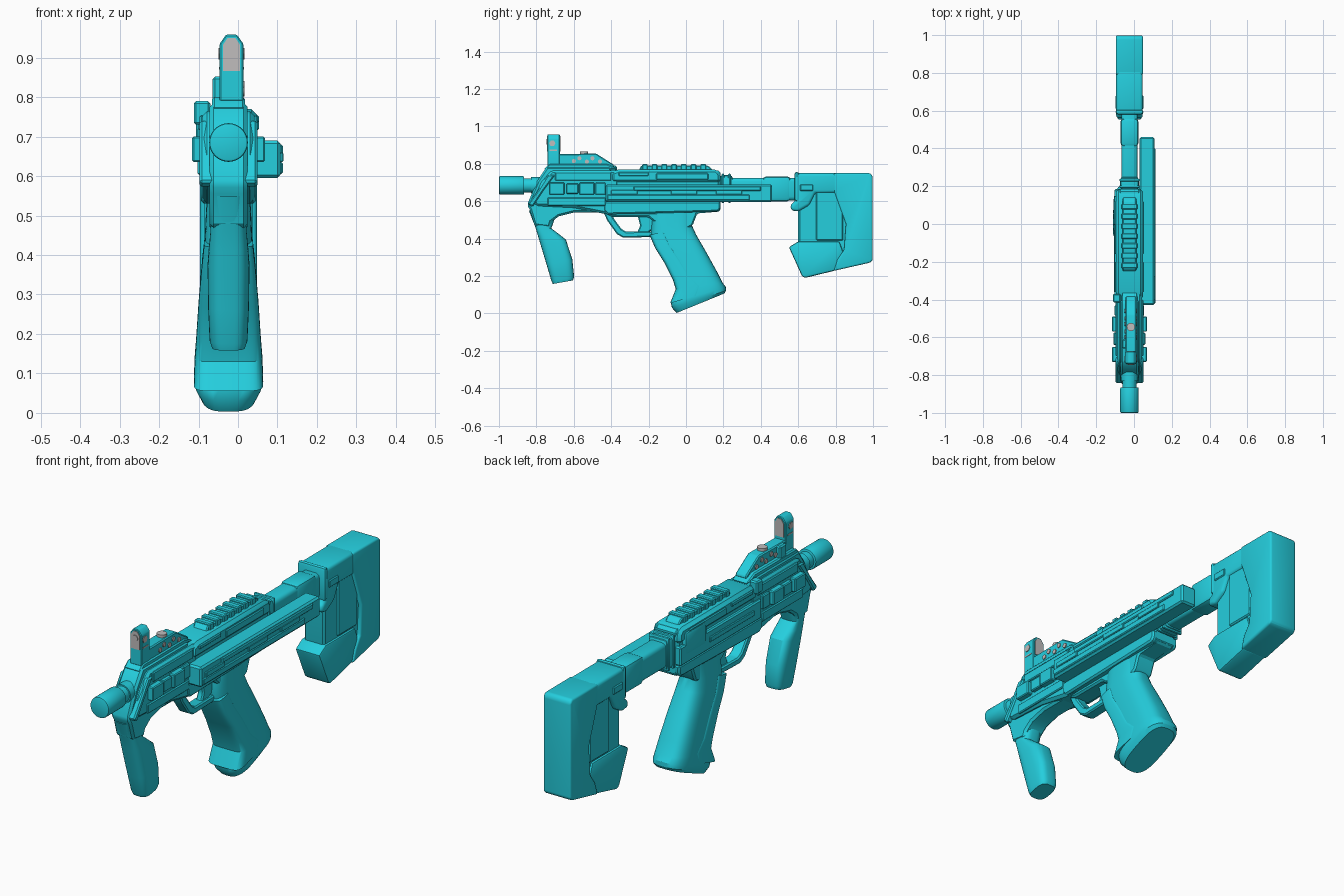
import bpy, bmesh, math
from mathutils import Vector

C = -0.024  # centre plane of the body


def material(name, col):
    m = bpy.data.materials.new(name)
    m.diffuse_color = (*col, 1)
    return m


TEAL = material("teal", (0.018, 0.62, 0.73))
GREY = material("light_grey", (0.53, 0.51, 0.51))


def finish(name, bm, mat, bevel=0.0, seg=1):
    bmesh.ops.recalc_face_normals(bm, faces=bm.faces)
    if bevel:
        sharp = [e for e in bm.edges if e.calc_face_angle(0) > 0.45]
        bmesh.ops.bevel(bm, geom=sharp, offset=bevel, segments=seg, profile=0.5,
                        affect='EDGES', clamp_overlap=True)
    for f in bm.faces:
        f.smooth = True
    me = bpy.data.meshes.new(name)
    bm.to_mesh(me)
    bm.free()
    me.set_sharp_from_angle(angle=math.radians(32))
    me.materials.append(mat)
    ob = bpy.data.objects.new(name, me)
    bpy.context.collection.objects.link(ob)
    return ob


def extrude(name, pts, a, b, axis='x', bevel=0.0, seg=1, mat=TEAL):
    """Extrude a 2D outline from a to b along an axis."""
    place = {'x': lambda p, t: (t, p[0], p[1]),
             'y': lambda p, t: (p[0], t, p[1]),
             'z': lambda p, t: (p[0], p[1], t)}[axis]
    bm = bmesh.new()
    lo = [bm.verts.new(place(p, a)) for p in pts]
    hi = [bm.verts.new(place(p, b)) for p in pts]
    bm.faces.new(lo)
    bm.faces.new(hi)
    for i in range(len(pts)):
        j = (i + 1) % len(pts)
        bm.faces.new((lo[i], lo[j], hi[j], hi[i]))
    return finish(name, bm, mat, bevel, seg)


def slab(name, pts, hw, bevel=0.008, seg=1):
    """Side outline (y, z), symmetric about the body plane."""
    return extrude(name, pts, C - hw, C + hw, 'x', bevel, seg)


def rect(a0, a1, b0, b1):
    return [(a0, b0), (a1, b0), (a1, b1), (a0, b1)]


def box(name, x0, x1, y0, y1, z0, z1, bevel=0.006, seg=1, mat=TEAL):
    return extrude(name, rect(y0, y1, z0, z1), x0, x1, 'x', bevel, seg, mat)


def circle(u, v, r, n=32):
    return [(u + r * math.cos(2 * math.pi * i / n), v + r * math.sin(2 * math.pi * i / n))
            for i in range(n)]


def pair(name, y0, y1, z0, z1, inner, outer, bevel=0.004):
    """Matching raised plates on both sides of the body."""
    for side, s in (("left", -1), ("right", 1)):
        xs = sorted((C + s * inner, C + s * outer))
        box(f"{name}_{side}", xs[0], xs[1], y0, y1, z0, z1, bevel)


def loft(name, sections, power=3.0, n=40):
    """Rounded sections, each (front y, z, back y, z, half width)."""
    bm = bmesh.new()
    rings = []
    for fy, fz, by, bz, hw in sections:
        f, b = Vector((C, fy, fz)), Vector((C, by, bz))
        ring = []
        for i in range(n):
            t = 2 * math.pi * i / n
            c, s = math.cos(t), math.sin(t)
            c = math.copysign(abs(c) ** (2 / power), c)
            s = math.copysign(abs(s) ** (2 / power), s)
            ring.append(bm.verts.new((f + b) / 2 + (b - f) / 2 * c + Vector((hw * s, 0, 0))))
        rings.append(ring)
    for r0, r1 in zip(rings, rings[1:]):
        for i in range(n):
            j = (i + 1) % n
            bm.faces.new((r0[i], r0[j], r1[j], r1[i]))
    bm.faces.new(rings[0])
    bm.faces.new(rings[-1])
    return finish(name, bm, TEAL)


# Muzzle
extrude("muzzle", circle(C, 0.685, 0.049), -1.0, -0.865, 'y', 0.006, 2)
extrude("muzzle_neck", circle(C, 0.685, 0.038), -0.88, -0.74, 'y')
extrude("muzzle_collar", circle(C, 0.685, 0.044), -0.83, -0.78, 'y')

# Front housing
slab("front_nose", [(-.745, .785), (-.795, .71), (-.85, .58), (-.835, .555), (-.81, .47), (-.73, .46),
                    (-.72, .49), (-.68, .52), (-.60, .54), (-.40, .54), (-.40, .785)], 0.048, 0.01)
slab("front_housing", [(-.72, .765), (-.775, .70), (-.82, .60), (-.80, .575), (-.60, .565),
                       (-.42, .53), (-.36, .53), (-.36, .765)], 0.066, 0.012)
slab("front_brace", [(-.74, .74), (-.79, .66), (-.845, .585), (-.82, .57), (-.76, .66), (-.70, .74)], 0.073, 0.006)
pair("upper_band", -.70, -.40, .71, .755, .06, .073)
pair("front_block", -.73, -.65, .635, .70, .06, .092)
pair("middle_block", -.64, -.575, .64, .695, .06, .084)
pair("rear_block", -.57, -.49, .635, .70, .06, .092)
pair("link_block", -.485, -.43, .635, .70, .06, .078)
pair("lower_band", -.74, -.43, .575, .62, .06, .073)

# Front grip
loft("front_grip", [(-.84, .55, -.69, .54, .045), (-.805, .46, -.72, .455, .046), (-.79, .41, -.68, .425, .05),
                    (-.775, .36, -.642, .395, .053), (-.745, .26, -.608, .29, .052),
                    (-.72, .175, -.598, .195, .048), (-.712, .158, -.604, .177, .042)], 3.2)

# Receiver
slab("receiver_core", rect(-.42, .185, .545, .765), 0.062, 0.014)
slab("receiver_upper", [(-.40, .70), (.185, .70), (.185, .745), (.165, .77), (-.36, .77), (-.40, .755)], 0.072, 0.014)
slab("receiver_lower", [(-.44, .60), (-.44, .55), (-.42, .53), (-.20, .535), (.17, .545), (.185, .56), (.185, .60)], 0.07)
slab("receiver_step", [(-.44, .54), (-.39, .515), (-.20, .515), (-.17, .49), (.03, .49), (.06, .54)], 0.045)
slab("receiver_ridge", [(-.40, .75), (-.26, .75), (-.24, .79), (.12, .79), (.145, .765), (.145, .75)], 0.036, 0.005)
for i in range(7):
    y = -.235 + i * .052
    box(f"rail_tooth_{i + 1}", C - .042, C + .042, y, y + .03, .765, .798, 0.004)
pair("slot_plate", -.36, -.20, .735, .755, .065, .077)
pair("ejection_plate", -.16, .12, .715, .75, .065, .077)
box("side_lug", -.112, -.07, -.415, -.37, .73, .79)
box("bolt_cover", -.106, -.06, -.01, .15, .64, .745, 0.014, 2)
box("left_rail", -.102, -.07, -.42, .185, .60, .69)
box("left_rail_strip", -.107, -.08, -.36, -.03, .635, .66, 0.003)

# Long side rail on the right
box("side_rail", .03, .108, -.43, .46, .595, .69, 0.008)
box("side_rail_mount", .02, .06, -.40, .185, .61, .68)
box("side_rail_upper_strip", .09, .114, -.28, .40, .655, .68, 0.004)
box("side_rail_lower_strip", .09, .114, -.42, .34, .605, .635, 0.004)
for i, y in enumerate((-.40, -.08, .16)):
    box(f"side_rail_plate_{i + 1}", .10, .115, y, y + .14, .635, .66, 0.003)

# Trigger and guard
slab("trigger_guard", [(-.445, .55), (-.42, .495), (-.37, .425), (-.335, .405), (-.15, .41), (-.15, .44),
                       (-.32, .437), (-.345, .452), (-.388, .51), (-.395, .55)], 0.028, 0.006)
slab("trigger", [(-.26, .53), (-.245, .47), (-.262, .43), (-.215, .425), (-.175, .45), (-.165, .53)], 0.016, 0.006)

# Pistol grip with a raised front shell and flared foot
grip = [(-.175, .55, .04, .55, .055), (-.19, .42, .03, .475, .06), (-.16, .35, .055, .42, .067),
        (-.11, .27, .11, .325, .074), (-.065, .18, .165, .225, .08), (-.05, .13, .195, .165, .084),
        (-.08, .055, .213, .142, .086), (-.075, .03, .214, .122, .084), (-.05, .003, .205, .107, .07)]
loft("pistol_grip", grip, 3.0)
loft("grip_front_shell", [(fy - .005, fz, fy + (by - fy) * k, fz + (bz - fz) * k, hw + .002)
                          for (fy, fz, by, bz, hw), k in zip(grip[1:7], (.35, .35, .38, .42, .6, .55))], 5.0)
slab("grip_tang", [(-.02, .56), (.185, .56), (.18, .545), (.06, .535), (.035, .47), (-.02, .44)], 0.05, 0.01)

# Rear tube
slab("rear_tube", rect(.17, .62, .605, .725), 0.043, 0.02, 3)
slab("rear_collar", rect(.18, .25, .595, .74), 0.05, 0.018, 2)
slab("tube_band", rect(.41, .56, .60, .732), 0.047, 0.018, 2)
for i, y in enumerate((.19, .225)):
    slab(f"collar_ring_{i + 1}", rect(y, y + .015, .59, .748), 0.054, 0.012, 2)

# Stock
slab("stock_core", [(.60, .70), (.60, .37), (.66, .26), (.90, .30), (.90, .70)], 0.054, 0.01)
slab("stock_top", [(.585, .75), (.585, .60), (.56, .585), (.56, .552), (.60, .545), (.66, .58),
                   (.69, .645), (.82, .645), (.82, .75)], 0.07, 0.022, 3)
slab("stock_band", rect(.58, .605, .60, .757), 0.074, 0.014, 2)
slab("stock_panel", rect(.695, .84, .39, .66), 0.061, 0.006)
slab("stock_foot", [(.55, .355), (.60, .385), (.82, .385), (.84, .33), (.80, .23), (.635, .19), (.62, .20)],
     0.064, 0.014, 2)
slab("stock_butt", [(.79, .75), (.985, .75), (.998, .735), (.998, .285), (.985, .272), (.79, .228), (.81, .29),
                    (.845, .34), (.855, .48), (.79, .66)], 0.072, 0.018, 3)
pair("stock_latch", .61, .68, .655, .69, .06, .075)

# Sight
S = -0.0165
slab("sight_foot", [(-.76, .77), (-.73, .80), (-.42, .80), (-.36, .77)], 0.042, 0.006)
extrude("sight_base", [(-.70, .78), (-.70, .852), (-.48, .855), (-.385, .795), (-.385, .78)],
        S - .029, S + .029, 'x', 0.005)
extrude("sight_post", [(S - .03, .79), (S - .03, .935), (S - .014, .958), (S + .014, .958), (S + .03, .935), (S + .03, .79)],
        -.74, -.675, 'y', 0.003)
pane = [(S - .022, .866), (S - .022, .932), (S - .010, .95), (S + .010, .95), (S + .022, .932), (S + .022, .866)]
for end, y0, y1 in (("front", -.743, -.738), ("back", -.677, -.672)):
    extrude(f"sight_pane_{end}", pane, y0, y1, 'y', mat=GREY)
extrude("sight_lens", circle(S, .918, .014, 20), -.746, -.741, 'y', mat=GREY)
extrude("sight_post_caps", circle(-.715, .91, .017, 6), S - .033, S + .033, 'x', mat=GREY)
extrude("sight_post_marks", rect(-.73, -.69, .87, .876), S - .032, S + .032, 'x', mat=GREY)
extrude("sight_top_dial", circle(S, -.545, .022), .85, .867, 'z', mat=GREY)
for i, (y, z) in enumerate(((-.60, .815), (-.57, .83), (-.53, .812), (-.50, .83), (-.46, .812))):
    extrude(f"sight_screw_{i + 1}", circle(y, z, .011, 16), S - .033, S + .033, 'x', mat=GREY)
box("sight_side_knob", -.064, -.04, -.66, -.61, .79, .852)
